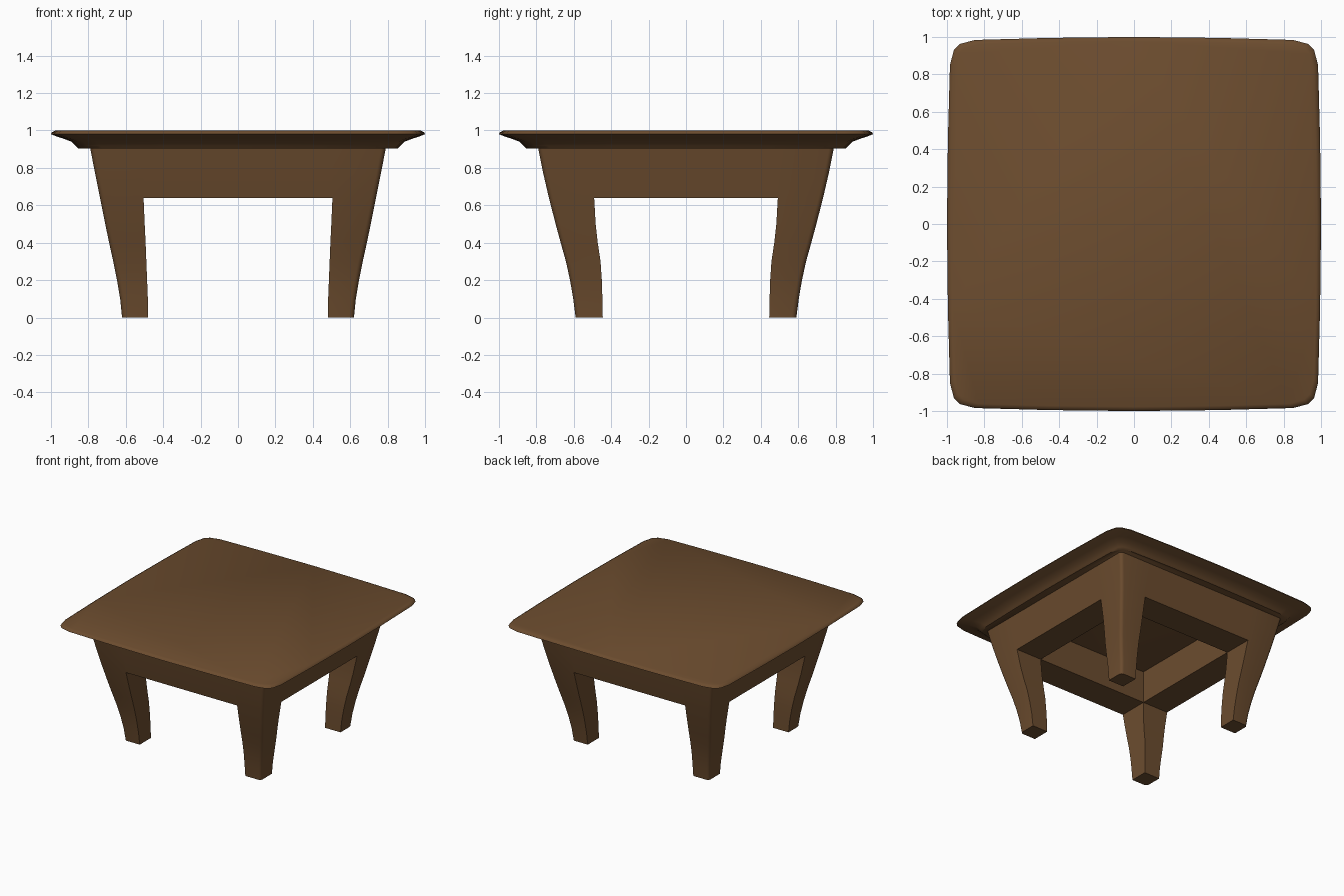
import bpy, bmesh

if "Cube" in bpy.data.objects:
    bpy.data.objects.remove(bpy.data.objects["Cube"])

wood = bpy.data.materials.new("brown_wood")
wood.diffuse_color = (0.15, 0.073, 0.028, 1)
wood.use_nodes = True
wood.node_tree.nodes["Principled BSDF"].inputs["Base Color"].default_value = wood.diffuse_color


def loft(name, loops, cap_bottom=True, cap_top=True, closed=True):
    """Skin a stack of equal-length point loops."""
    bm = bmesh.new()
    rings = [[bm.verts.new(p) for p in loop] for loop in loops]
    n = len(rings[0])
    for a, b in zip(rings, rings[1:]):
        for i in range(n if closed else n - 1):
            j = (i + 1) % n
            bm.faces.new((a[i], a[j], b[j], b[i]))
    if cap_bottom:
        bm.faces.new(rings[0][::-1])
    if cap_top:
        bm.faces.new(rings[-1])
    bmesh.ops.recalc_face_normals(bm, faces=bm.faces)
    mesh = bpy.data.meshes.new(name)
    bm.to_mesh(mesh)
    bm.free()
    obj = bpy.data.objects.new(name, mesh)
    bpy.context.collection.objects.link(obj)
    mesh.materials.append(wood)
    bpy.ops.object.select_all(action='DESELECT')
    obj.select_set(True)
    bpy.context.view_layer.objects.active = obj
    bpy.ops.object.shade_smooth_by_angle(angle=0.7)
    return obj


def mirror(obj, x, y):
    m = obj.modifiers.new("mirror", 'MIRROR')
    m.use_axis = (x, y, False)
    m.use_mirror_merge = False


# Tabletop: gently bowed square with rounded corners and a moulded edge
quarter = [(1, 0), (0.995, 0.45), (0.984, 0.85), (0.963, 0.93), (0.93, 0.963),
           (0.85, 0.984), (0.45, 0.995)]
outline = []
for k in range(4):
    for x, y in quarter:
        for _ in range(k):
            x, y = -y, x
        outline.append((x, y))
edge = [(0.855, 0.905), (0.868, 0.918), (0.89, 0.94), (0.935, 0.957),
        (0.975, 0.97), (1.0, 0.98), (0.995, 0.99), (0.977, 1.0)]
loft("tabletop", [[(x * s, y * s, z) for x, y in outline] for s, z in edge])

# Legs: curved taper, softened outer corner. Rows: z, outer x, outer y, inner x, inner y
rows = [(0, .62, .59, .48, .445), (.1, .63, .603, .482, .447), (.2, .647, .62, .486, .45),
        (.3, .667, .642, .49, .457), (.4, .689, .67, .494, .472), (.5, .71, .697, .499, .483),
        (.64, .738, .733, .505, .491), (.77, .764, .763, .505, .491), (.905, .79, .79, .505, .491)]


def leg_section(z, ox, oy, ix, iy, r=0.025):
    corner = [(ox, oy - r), (ox - .08 * r, oy - .62 * r), (ox - .3 * r, oy - .3 * r),
              (ox - .62 * r, oy - .08 * r), (ox - r, oy)]
    return [(x, y, z) for x, y in [(ix, iy), (ox, iy)] + corner + [(ix, oy)]]


mirror(loft("legs", [leg_section(*r) for r in rows], cap_top=False), True, True)

# Aprons: deep rails between the legs, following the slope of the leg tops
low, mid, top = rows[-3:]
xi, yi = low[3], low[4]


def rail(name, side):
    def point(s, inner, row):
        if side:
            return (xi if inner else row[1], s * yi, row[0])
        return (s * xi, yi if inner else row[2], row[0])
    path = [(True, top), (True, low), (False, low), (False, mid), (False, top)]
    ends = [[point(s, i, r) for i, r in path] for s in (-1, 1)]
    # normals must point away from the rail's own middle
    obj = loft(name, ends, False, False, closed=True)
    mirror(obj, side, not side)


rail("front_back_aprons", False)
rail("side_aprons", True)
